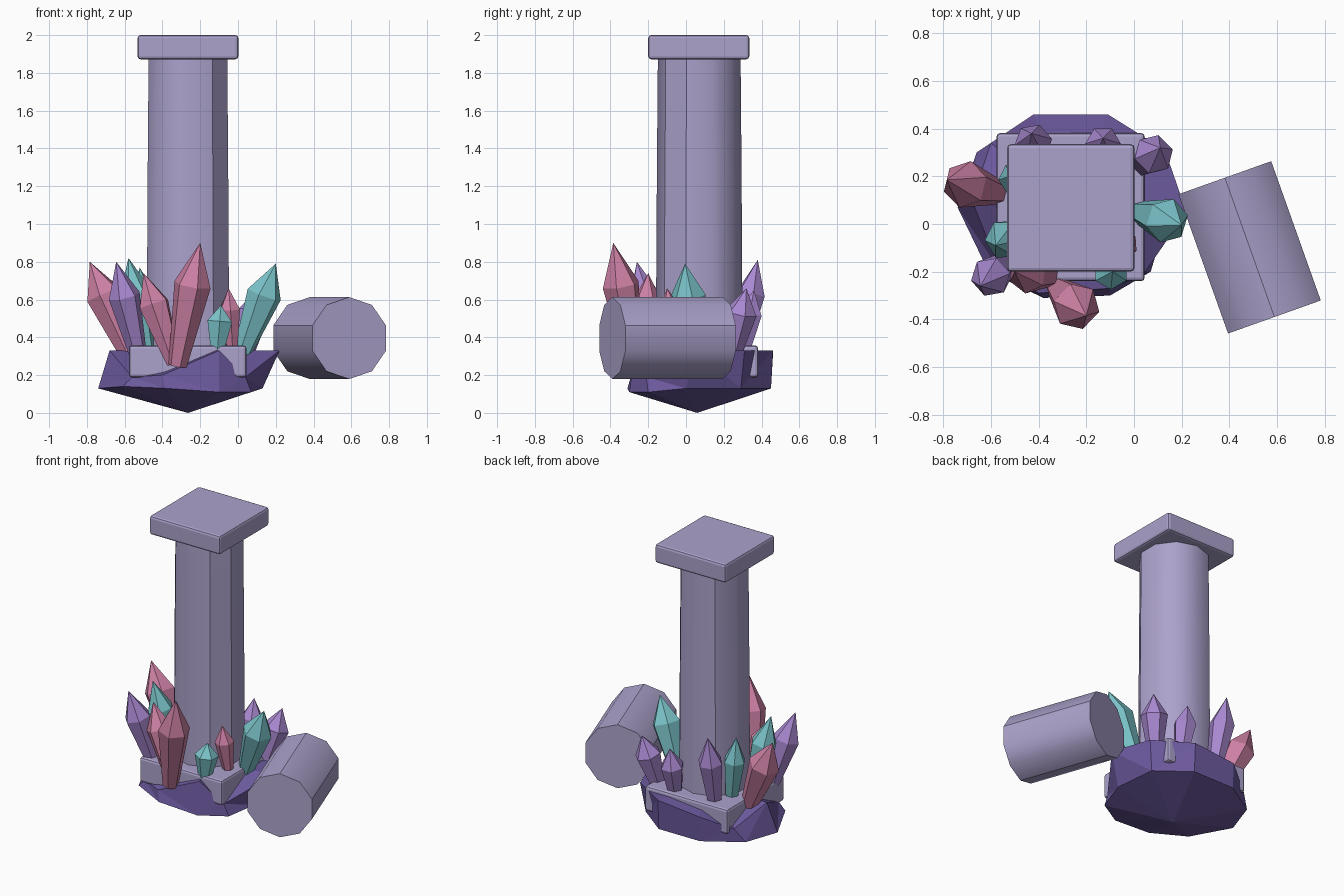
import bpy, bmesh, math
from mathutils import Vector, Matrix

if "Cube" in bpy.data.objects:
    bpy.data.objects.remove(bpy.data.objects["Cube"])


def material(name, rgb):
    m = bpy.data.materials.new(name)
    m.diffuse_color = (*rgb, 1)
    m.use_nodes = True
    m.node_tree.nodes["Principled BSDF"].inputs["Base Color"].default_value = m.diffuse_color
    return m


STONE = material("lavender_stone", (0.41, 0.36, 0.60))
ROCK = material("dark_purple_rock", (0.15, 0.10, 0.34))
PINK = material("pink_crystal", (0.62, 0.22, 0.38))
PURPLE = material("purple_crystal", (0.40, 0.25, 0.64))
TEAL = material("teal_crystal", (0.20, 0.56, 0.60))


def add_object(name, bm, mat):
    bmesh.ops.recalc_face_normals(bm, faces=bm.faces)
    me = bpy.data.meshes.new(name)
    bm.to_mesh(me)
    bm.free()
    me.materials.append(mat)
    ob = bpy.data.objects.new(name, me)
    bpy.context.collection.objects.link(ob)
    return ob


def loft(rings, start_tip=None, end_tip=None):
    """Skin a stack of equal rings; close each end with a point or a flat face."""
    bm = bmesh.new()
    rows = [[bm.verts.new(p) for p in r] for r in rings]
    n = len(rows[0])
    for a, b in zip(rows, rows[1:]):
        for i in range(n):
            j = (i + 1) % n
            bm.faces.new((a[i], a[j], b[j], b[i]))
    for row, tip in ((rows[0], start_tip), (rows[-1], end_tip)):
        if tip is None:
            bm.faces.new(row)
        else:
            t = bm.verts.new(tip)
            for i in range(n):
                bm.faces.new((row[i], row[(i + 1) % n], t))
    return bm


def ring(r, z, n, turn=0):
    return [Vector((r * math.cos(turn + math.tau * i / n),
                    r * math.sin(turn + math.tau * i / n), z)) for i in range(n)]


def slab(name, lo, hi, bevel):
    bm = bmesh.new()
    bmesh.ops.create_cube(bm, size=1)
    for v in bm.verts:
        v.co = Vector([(lo[k] + hi[k]) / 2 + v.co[k] * (hi[k] - lo[k]) for k in range(3)])
    bmesh.ops.bevel(bm, geom=bm.edges[:], offset=bevel, segments=2,
                    profile=0.5, affect='EDGES')
    return add_object(name, bm, STONE)


def drum(name, levels, matrix, sharp):
    """Ten-sided shaft, softly shaded except along the chosen corners."""
    turn = math.radians(18)
    bm = loft([ring(r, z, 10, turn) for r, z in levels])
    for f in bm.faces:
        f.smooth = len(f.verts) == 4
    for e in bm.edges:
        a, b = (v.co for v in e.verts)
        if abs(a.z - b.z) < 1e-4:
            e.smooth = not any(len(f.verts) > 4 for f in e.link_faces)
        else:
            ang = math.degrees(math.atan2(a.y, a.x))
            e.smooth = round((ang - 18) / 36) % 10 not in sharp
    bm.transform(matrix)
    return add_object(name, bm, STONE)


# Standing column with square cap and plinth
drum("column_shaft", [(0.23, 0.3), (0.224, 1.3), (0.219, 1.88)],
     Matrix.Translation((-0.265, 0.07, 0)), {3, 8, 9})
slab("column_cap", (-0.532, -0.2, 1.872), (0.002, 0.335, 2.0), 0.016)
slab("column_plinth", (-0.577, -0.24, 0.188), (0.045, 0.382, 0.357), 0.016)

# Fallen column piece lying on its side
axis = Vector((0.21, -0.59, 0)).normalized()
side = Vector((0, 0, 1)).cross(axis)
rot = Matrix((side, Vector((0, 0, 1)).cross(Vector((0, 0, 0))) + Vector((0, 0, 1)), axis)).transposed()
drum("fallen_column", [(0.217, -0.31), (0.217, 0.31)],
     Matrix.Translation((0.485, -0.098, 0.396)) @ rot.to_4x4(), {0, 2, 4, 7})

# Floating rock base: lower rim, uneven upper rim, pointed underside
lower = [(-.74, .07, .13), (-.61, -.2, .14), (-.38, -.31, .13), (-.1, -.3, .11),
         (.07, -.2, .11), (.13, 0, .13), (.1, .29, .13), (-.11, .45, .13),
         (-.42, .45, .13), (-.66, .3, .13)]
upper = [(-.68, .1, .33), (-.56, -.2, .19), (-.4, -.29, .2), (-.1, -.27, .33),
         (.04, -.21, .19), (.22, .05, .33), (.13, .31, .33), (-.11, .46, .33),
         (-.42, .46, .3), (-.6, .34, .22)]
rock = loft([lower, upper], (-.265, .06, 0), (-.265, .07, .335))
bmesh.ops.triangulate(rock, faces=[f for f in rock.faces if len(f.verts) == 4])
add_object("rock_base", rock, ROCK)


# Crystals: narrow foot, wide shoulder, pointed tip
def crystal(name, mat, foot, tip, r):
    foot, tip = Vector(foot), Vector(tip)
    d = tip - foot
    h = d.length
    bm = loft([ring(r * 0.5, 0, 6), ring(r, h * 0.66, 6)], None, (0, 0, h))
    bm.transform(Matrix.Translation(foot) @ d.to_track_quat('Z', 'Y').to_matrix().to_4x4())
    return add_object(name, bm, mat)


crystals = [
    ("pink_front_large", PINK, (-.32, -.27, .25), (-.2, -.385, .9), .1),
    ("pink_front_left", PINK, (-.34, -.22, .26), (-.5, -.2, .74), .085),
    ("pink_left", PINK, (-.56, .13, .28), (-.785, .185, .8), .1),
    ("pink_right_small", PINK, (-.03, -.06, .33), (-.05, -.1, .66), .06),
    ("purple_left", PURPLE, (-.52, -.15, .27), (-.645, -.26, .8), .085),
    ("purple_back_right", PURPLE, (.03, .24, .28), (.11, .32, .66), .085),
    ("purple_back_left", PURPLE, (-.41, .27, .28), (-.43, .38, .81), .08),
    ("purple_back", PURPLE, (-.13, .29, .28), (-.13, .36, .65), .075),
    ("teal_left", TEAL, (-.47, -.02, .28), (-.58, -.09, .82), .085),
    ("teal_back_left", TEAL, (-.46, .17, .28), (-.52, .2, .77), .07),
    ("teal_right", TEAL, (.02, .05, .31), (.2, -.005, .79), .095),
    ("teal_front_small", TEAL, (-.11, -.2, .32), (-.09, -.2, .57), .075),
]
for c in crystals:
    crystal(*c)
